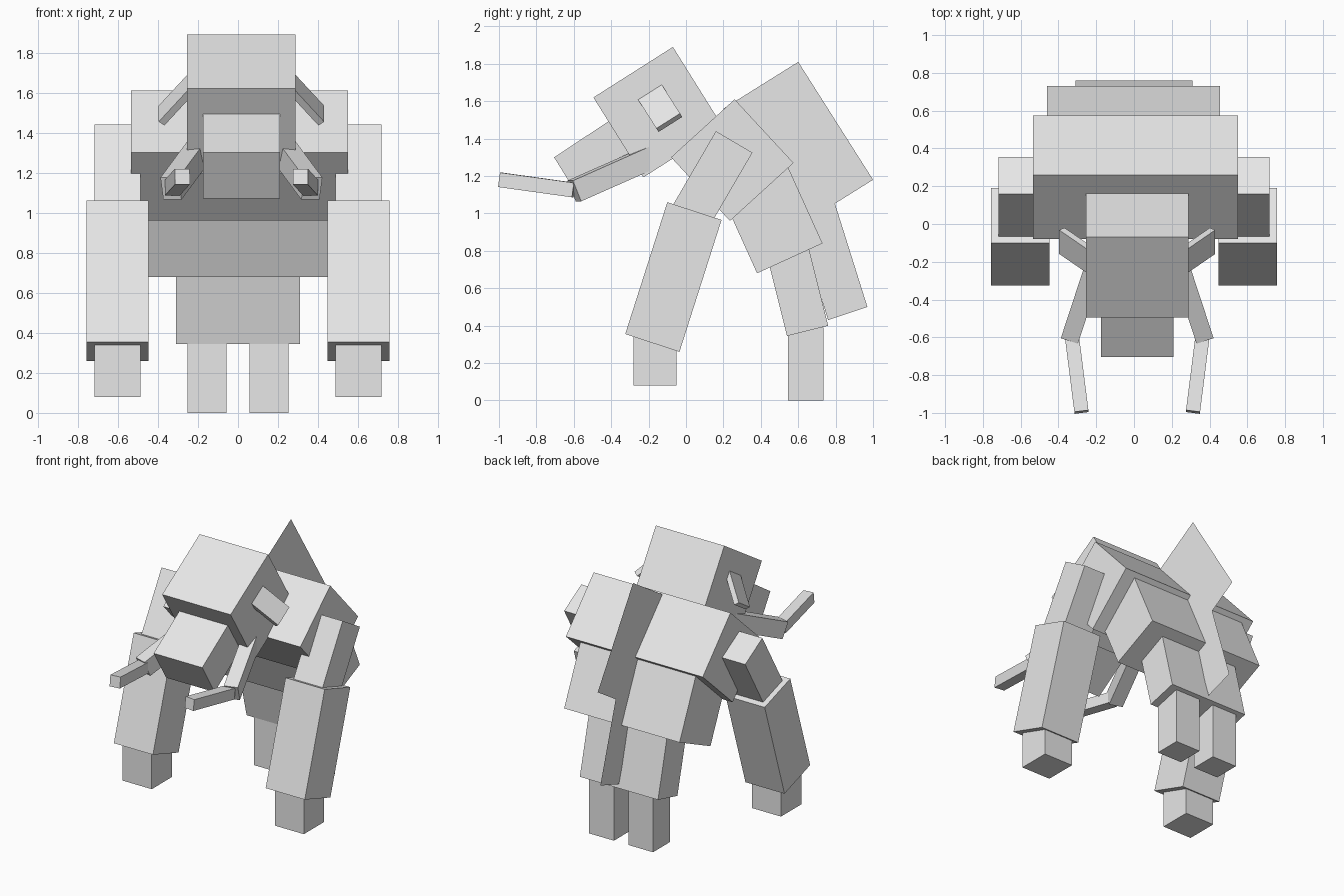
import bpy
from mathutils import Vector, Matrix

if "Cube" in bpy.data.objects:
    bpy.data.objects.remove(bpy.data.objects["Cube"])

grey = bpy.data.materials.new("plain_grey")
grey.diffuse_color = (0.8, 0.8, 0.8, 1)
grey.use_nodes = True
grey.node_tree.nodes["Principled BSDF"].inputs["Base Color"].default_value = grey.diffuse_color

HEAD_X = 0.017  # the head group sits slightly off centre


def mesh_object(name, verts, faces):
    me = bpy.data.meshes.new(name)
    me.from_pydata(verts, [], faces)
    me.materials.append(grey)
    ob = bpy.data.objects.new(name, me)
    bpy.context.collection.objects.link(ob)
    return ob


def box(name, center, a, b, c):
    """Box from its centre and three half-axis vectors."""
    center, a, b, c = map(Vector, (center, a, b, c))
    if a.cross(b).dot(c) < 0:
        a = -a
    v = [center + a * i + b * j + c * k
         for k in (-1, 1) for j in (-1, 1) for i in (-1, 1)]
    f = [(0, 2, 3, 1), (4, 5, 7, 6), (0, 1, 5, 4),
         (2, 6, 7, 3), (0, 4, 6, 2), (1, 3, 7, 5)]
    return mesh_object(name, v, f)


def slab(name, x0, x1, p, q, r):
    """Box spanning x0..x1 whose side outline has corner p and neighbours q, r (y, z)."""
    p, q, r = (Vector((0, *t)) for t in (p, q, r))
    mid = (q + r) / 2
    mid.x = (x0 + x1) / 2
    return box(name, mid, ((x1 - x0) / 2, 0, 0), (q - p) / 2, (r - p) / 2)


def beam(name, start, end, width, height):
    """Square beam between two points, kept upright."""
    start, end = Vector(start), Vector(end)
    d = end - start
    side = d.cross(Vector((0, 0, 1))).normalized()
    up = side.cross(d).normalized()
    return box(name, (start + end) / 2, side * width / 2, d / 2, up * height / 2)


# Head and snout
slab("head", -0.255, 0.288, (-0.495, 1.62), (-0.07, 1.89), (-0.228, 1.193))
slab("snout", -0.175, 0.21, (-0.705, 1.30), (-0.38, 1.515), (-0.565, 1.072))

# Torso
slab("chest", -0.535, 0.55, (0.26, 1.61), (-0.08, 1.30), (0.575, 1.27))
slab("hips", -0.46, 0.455, (0.73, 0.84), (0.38, 0.68), (0.54, 1.26))
slab("thighs", -0.31, 0.31, (0.76, 0.40), (0.54, 0.345), (0.65, 0.84))

# Paired parts
for s, label in ((-1, "left"), (1, "right")):
    def pair(name, a, b, *corners):
        slab(f"{label}_{name}", min(s * a, s * b), max(s * a, s * b), *corners)

    # Front and back limbs
    pair("upper_arm", 0.488, 0.718, (0.16, 1.44), (0.355, 1.325), (-0.07, 1.045))
    pair("lower_arm", 0.447, 0.757, (-0.10, 1.06), (0.19, 0.965), (-0.325, 0.355))
    pair("front_foot", 0.488, 0.718, (-0.28, 0.08), (-0.05, 0.08), (-0.28, 0.34))
    pair("back_foot", 0.057, 0.253, (0.545, 0.0), (0.735, 0.0), (0.545, 0.39))

    # Ear: thin plate sloping out and down the side of the head
    back = Vector((0, 0.845, 0.535))
    out = Vector((s * 0.150, 0.103, -0.162)).normalized()
    thin = out.cross(back).normalized()
    box(f"{label}_ear", (HEAD_X + s * 0.325, -0.14, 1.565),
        back * 0.075, out * 0.12, thin * 0.018)

    # Tusk in two bent pieces
    beam(f"{label}_tusk_base", (HEAD_X + s * 0.215, -0.18, 1.305),
         (HEAD_X + s * 0.352, -0.597, 1.12), 0.095, 0.12)
    beam(f"{label}_tusk_tip", (HEAD_X + s * 0.345, -0.60, 1.125),
         (HEAD_X + s * 0.295, -0.995, 1.18), 0.075, 0.078)

# Flat crest and tail sheets along the spine
for name, outline in (
        ("back_crest", [(0.60, 1.81), (1.0, 1.18), (0.60, 0.93), (0.20, 1.56)]),
        ("tail_crest", [(0.97, 0.50), (0.76, 0.43), (0.54, 1.13), (0.75, 1.20)])):
    mesh_object(name, [(0.0, y, z) for y, z in outline], [(0, 1, 2, 3)])
